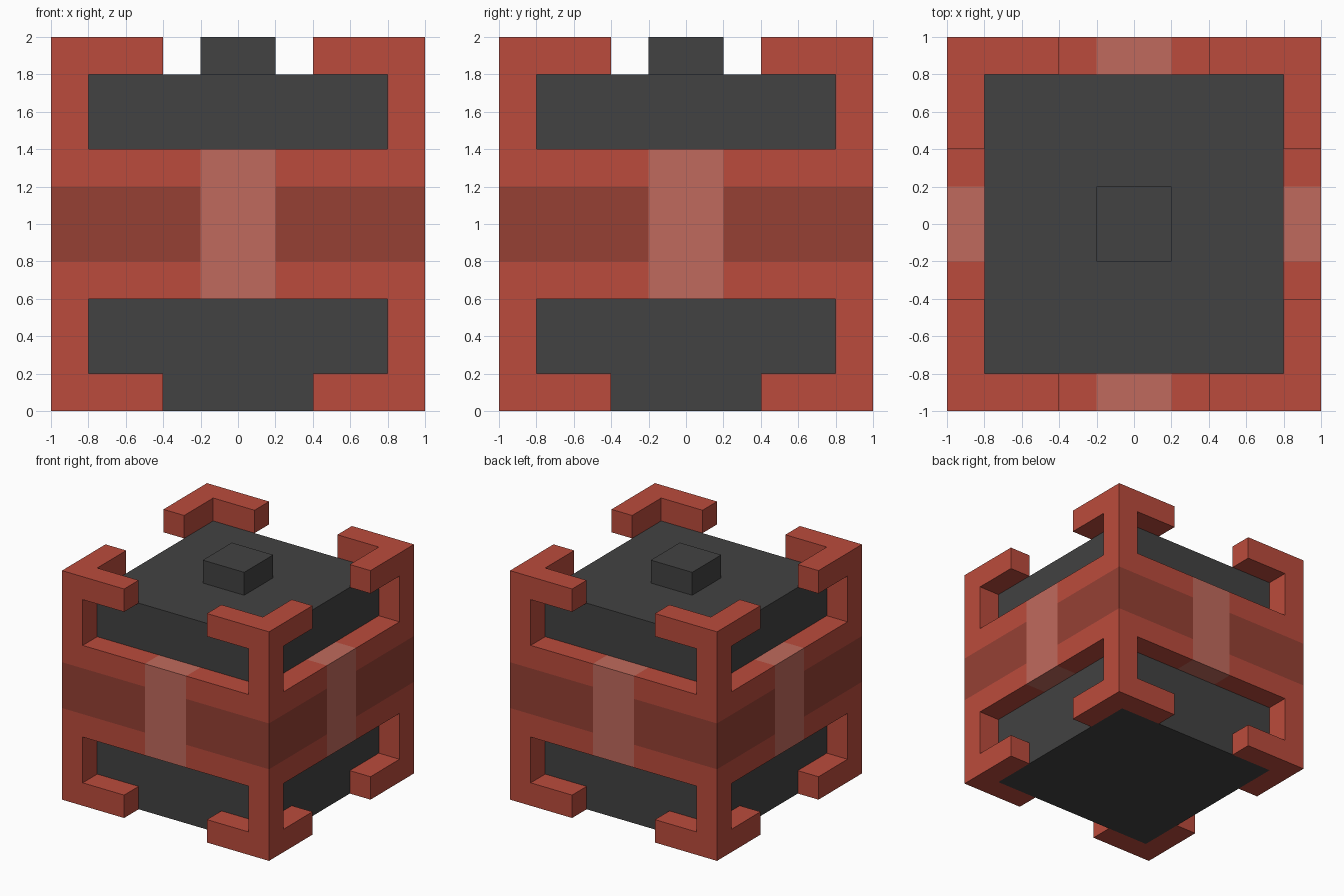
import bpy, bmesh
from mathutils import Vector

cube = bpy.data.objects.get("Cube")
if cube:
    bpy.data.objects.remove(cube, do_unlink=True)


def material(name, rgb):
    """Flat material from sRGB 0-255 values."""
    lin = [((c / 255 + 0.055) / 1.055) ** 2.4 for c in rgb]
    m = bpy.data.materials.new(name)
    m.use_nodes = True
    m.diffuse_color = (*lin, 1)
    bsdf = m.node_tree.nodes["Principled BSDF"]
    bsdf.inputs["Base Color"].default_value = (*lin, 1)
    bsdf.inputs["Roughness"].default_value = 0.8
    return m


RED = material("red", (187, 75, 60))
DARK_RED = material("dark red", (150, 64, 52))
PALE_RED = material("pale red", (192, 106, 93))
CHARCOAL = material("charcoal", (66, 66, 66))


def add_object(name, bm, mats):
    mesh = bpy.data.meshes.new(name)
    bm.to_mesh(mesh)
    bm.free()
    for m in mats:
        mesh.materials.append(m)
    ob = bpy.data.objects.new(name, mesh)
    bpy.context.scene.collection.objects.link(ob)
    return ob


def box(name, half, z0, z1, mat):
    bm = bmesh.new()
    bmesh.ops.create_cube(bm, size=1)
    for v in bm.verts:
        v.co = Vector((v.co.x * 2 * half, v.co.y * 2 * half, z0 if v.co.z < 0 else z1))
    return add_object(name, bm, [mat])


# Inner block and the knob on its lid
box("core", 0.8, 0.0, 1.8, CHARCOAL)
box("top_knob", 0.2, 1.8, 2.0, CHARCOAL)

# Outer frame: corner posts, middle belt and hooked corner brackets,
# laid out on a grid of 0.2 unit cells
N, S = 10, 0.2


def centre(cell):
    i, j, k = cell
    return Vector(((i + 0.5) * S - 1, (j + 0.5) * S - 1, (k + 0.5) * S))


def solid(cell):
    if min(cell) < 0 or max(cell) >= N:
        return False
    x, y, z = centre(cell)
    outer, along = max(abs(x), abs(y)), min(abs(x), abs(y))
    if outer < 0.8:
        return False
    post = along > 0.8
    belt = 0.6 < z < 1.4
    hook = along > 0.4 and (z < 0.2 or z > 1.8)
    return post or belt or hook


def paint(p):
    """0 red, 1 dark stripe round the belt, 2 pale strap on each side."""
    if 0.5 < p.z < 1.5 and min(abs(p.x), abs(p.y)) < 0.2:
        return 2
    return 1 if 0.8 < p.z < 1.2 else 0


bm = bmesh.new()
for cell in [(i, j, k) for i in range(N) for j in range(N) for k in range(N)]:
    if not solid(cell):
        continue
    c = centre(cell)
    for axis in range(3):
        for sign in (-1, 1):
            neighbour = list(cell)
            neighbour[axis] += sign
            if solid(neighbour):
                continue
            n, u, v = Vector(), Vector(), Vector()
            n[axis] = sign * S / 2
            u[(axis + 1) % 3] = S / 2
            v[(axis + 2) % 3] = sign * S / 2
            corners = (c + n - u - v, c + n + u - v, c + n + u + v, c + n - u + v)
            face = bm.faces.new([bm.verts.new(p) for p in corners])
            face.material_index = paint(c)

# Weld the cells and merge flat areas of one colour
bmesh.ops.remove_doubles(bm, verts=bm.verts, dist=0.001)
bmesh.ops.dissolve_limit(bm, angle_limit=0.01, verts=bm.verts, edges=bm.edges,
                         delimit={'MATERIAL'})
add_object("frame", bm, [RED, DARK_RED, PALE_RED])
